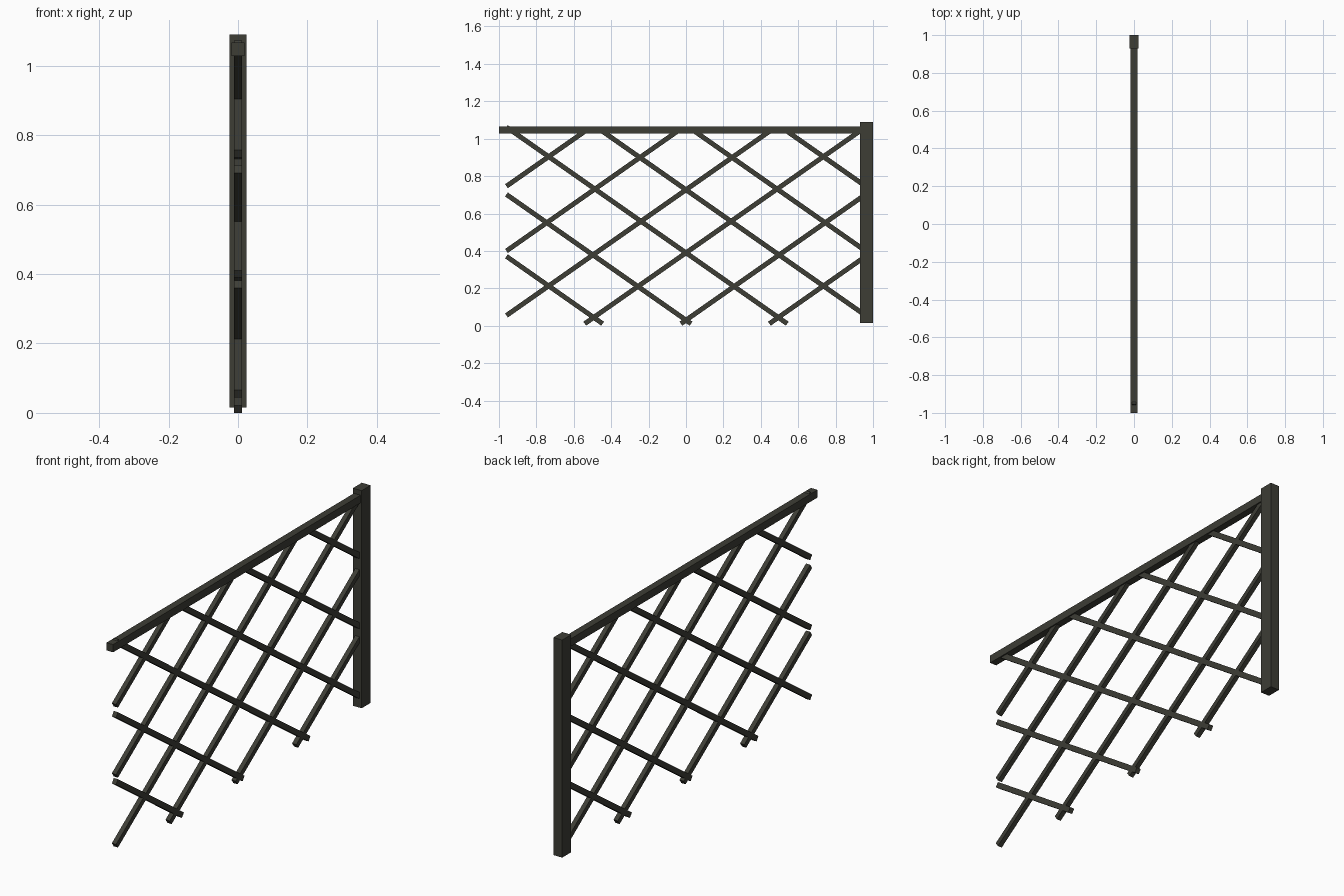
import bpy, math

if "Cube" in bpy.data.objects:
    bpy.data.objects.remove(bpy.data.objects["Cube"])

mat = bpy.data.materials.new("dark olive grey")
mat.diffuse_color = (0.047, 0.047, 0.036, 1)
mat.use_nodes = True
mat.node_tree.nodes["Principled BSDF"].inputs["Base Color"].default_value = mat.diffuse_color


def box(name, size, loc, tilt=0.0):
    """Box of a full size, tilted about the x axis."""
    bpy.ops.mesh.primitive_cube_add(size=1, location=loc, rotation=(tilt, 0, 0))
    ob = bpy.context.object
    ob.name = name
    ob.scale = size
    bpy.ops.object.transform_apply(location=True, rotation=True, scale=True)
    ob.data.materials.append(mat)
    return ob


def slat(name, y0, z0, y1, z1):
    """Thin lattice bar between two points in the fence plane."""
    box(name, (0.023, math.hypot(y1 - y0, z1 - z0), 0.026),
        (0, (y0 + y1) / 2, (z0 + z1) / 2), math.atan2(z1 - z0, y1 - y0))


# End post and top rail
box("end_post", (0.048, 0.07, 1.074), (0, 0.965, 1.553 - 1.0))
box("top_rail", (0.036, 1.95, 0.038), (0, -0.025, 1.047))

# Lattice: parallel falling slats clipped to the panel, mirrored for the rising ones
SLOPE, EDGE, BOTTOM, TOP = 0.7, 0.96, 0.011, 1.05
for i, c in enumerate((-0.301, 0.03, 0.39, 0.727, 1.072, 1.418)):
    top = 1.064 if i == 2 else TOP      # corner slat pokes just through the rail
    y0 = max(-EDGE, (c - top) / SLOPE)
    y1 = min(EDGE, (c - BOTTOM) / SLOPE)
    z0, z1 = c - SLOPE * y0, c - SLOPE * y1
    slat(f"falling_slat_{i + 1}", y0, z0, y1, z1)
    slat(f"rising_slat_{i + 1}", -y0, z0, -y1, z1)
